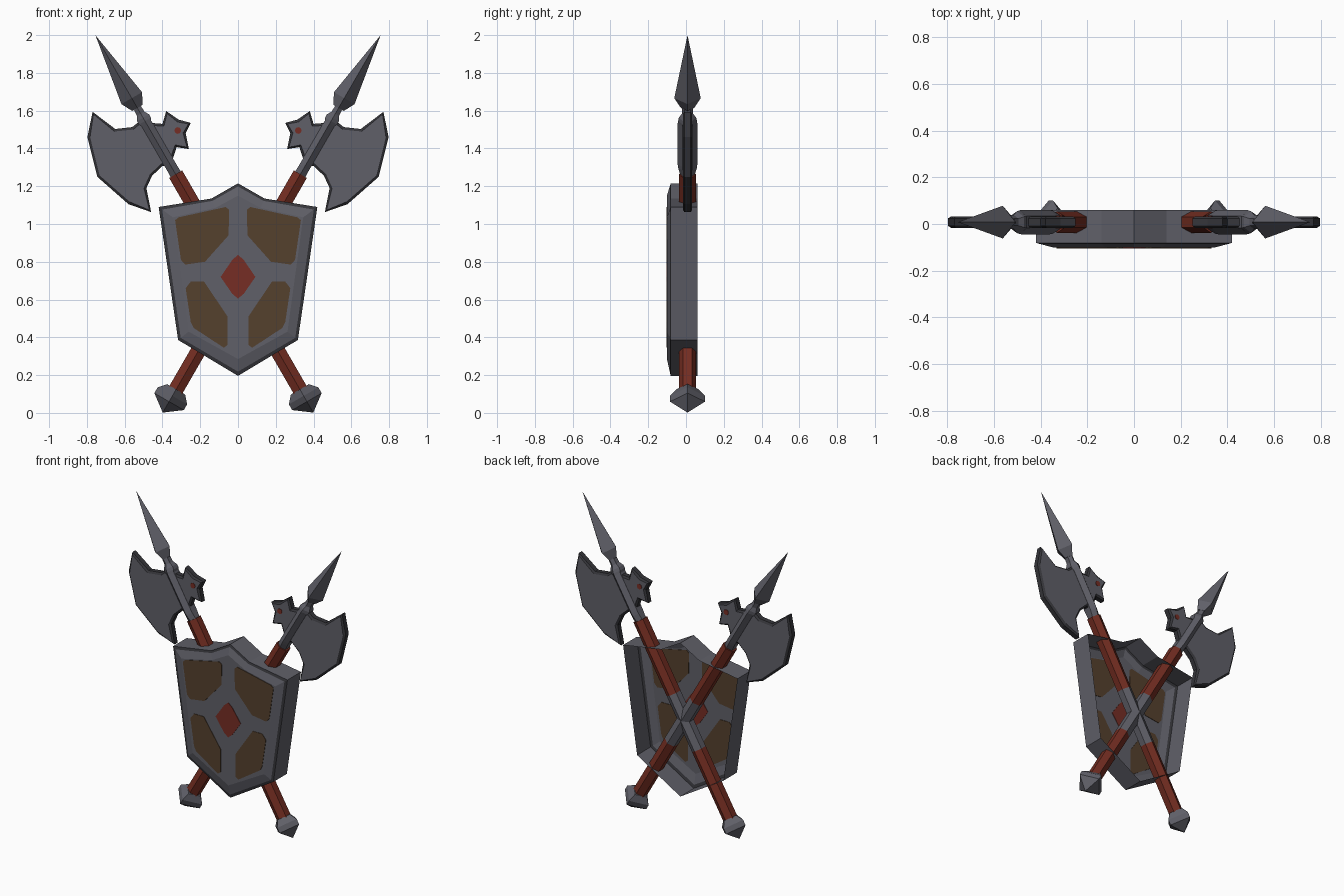
import bpy, bmesh, math
from mathutils import Vector

if "Cube" in bpy.data.objects:
    bpy.data.objects.remove(bpy.data.objects["Cube"])


def material(name, col):
    m = bpy.data.materials.new(name)
    m.diffuse_color = (*col, 1)
    m.use_nodes = True
    m.node_tree.nodes["Principled BSDF"].inputs["Base Color"].default_value = m.diffuse_color
    return m


STEEL = material("steel", (0.115, 0.115, 0.138))
DARK = material("dark_steel_edge", (0.036, 0.036, 0.042))
WOOD = material("red_wood", (0.17, 0.026, 0.015))
RED = material("red_paint", (0.18, 0.027, 0.018))
BROWN = material("brown_paint", (0.091, 0.052, 0.027))


def finish(bm, name, mats, mirror=False, recalc=True):
    if recalc:
        bmesh.ops.recalc_face_normals(bm, faces=bm.faces)
    me = bpy.data.meshes.new(name)
    bm.to_mesh(me)
    bm.free()
    ob = bpy.data.objects.new(name, me)
    bpy.context.collection.objects.link(ob)
    for m in mats:
        me.materials.append(m)
    if mirror:
        ob.modifiers.new("mirror", "MIRROR")
    return ob


def bridge(bm, a, b, mi=0):
    for i in range(len(a)):
        j = (i + 1) % len(a)
        bm.faces.new((a[i], a[j], b[j], b[i])).material_index = mi


def slab(bm, pts, y0, y1):
    """Prism of an x-z outline between two depths; returns the two caps."""
    a = [bm.verts.new((x, y0, z)) for x, z in pts]
    b = [bm.verts.new((x, y1, z)) for x, z in pts]
    bridge(bm, a, b)
    return [bm.faces.new(a), bm.faces.new(b)]


# ---- shield: open-backed shell with dark rim and bevelled front ----
outer = [(0, 1.215), (0.14, 1.135), (0.42, 1.09), (0.317, 0.386), (0, 0.196)]
inner = [(0, 1.15), (0.12, 1.085), (0.345, 1.035), (0.262, 0.43), (0, 0.285)]


def full(half):
    return half + [(-x, z) for x, z in reversed(half[1:-1])]


def mix(t):
    return [(a[0] + (b[0] - a[0]) * t, a[1] + (b[1] - a[1]) * t)
            for a, b in zip(full(outer), full(inner))]


bm = bmesh.new()
rings = [[bm.verts.new((x, y, z)) for x, z in mix(t)]
         for t, y in ((0, 0.06), (0, -0.081), (0.25, -0.086), (1, -0.101))]
for k in range(3):
    bridge(bm, rings[k], rings[k + 1], 1 if k == 1 else 0)
front = bm.faces.new(rings[3])
bmesh.ops.recalc_face_normals(bm, faces=bm.faces)
front.normal_update()
if front.normal.y > 0:
    bmesh.ops.reverse_faces(bm, faces=bm.faces)
finish(bm, "shield", [STEEL, DARK], recalc=False)

# painted panels, thin plates showing on both sides of the shell
panels = {
    "upper_panel": [(-.333, 1.02), (-.315, 1.035), (-.065, 1.09), (-.047, 1.075),
                    (-.05, .94), (-.175, .80), (-.28, .785), (-.302, .81)],
    "lower_panel": [(-.25, .695), (-.18, .695), (-.055, .51), (-.055, .36),
                    (-.075, .345), (-.235, .45), (-.25, .48), (-.277, .66)],
}
for name, pts in panels.items():
    bm = bmesh.new()
    slab(bm, pts, -0.104, -0.098)
    finish(bm, name, [BROWN], True)
bm = bmesh.new()
slab(bm, [(0, .837), (.03, .81), (.092, .72), (.03, .63),
          (0, .605), (-.03, .63), (-.092, .72), (-.03, .81)], -0.104, -0.098)
finish(bm, "centre_diamond", [RED])

# ---- halberds: parts along an axis tilted 30 degrees, mirrored in x ----
YC = 0.008
C, S = math.cos(math.pi / 6), math.sin(math.pi / 6)


def loc(s, u, y):
    return Vector((-S * s - C * u, YC + y, 0.692 + C * s - S * u))


def shaft(name, stations, n, mat):
    """Lofted n-sided solid; stations are (distance, side radius, depth radius)."""
    bm = bmesh.new()
    rs = []
    for s, ru, ry in stations:
        ang = [2 * math.pi * k / n for k in range(n)]
        rs.append([bm.verts.new(loc(s, ru * math.sin(a), ry * math.cos(a))) for a in ang])
    for a, b in zip(rs, rs[1:]):
        bridge(bm, a, b)
    bm.faces.new(rs[0])
    bm.faces.new(rs[-1])
    bmesh.ops.remove_doubles(bm, verts=bm.verts, dist=1e-5)
    finish(bm, name, [mat], True)


R = 0.046
shaft("lower_pole", [(-.67, R, R), (-.2, R, R)], 6, WOOD)
shaft("upper_pole", [(.17, R, R), (.66, R, R)], 6, WOOD)
shaft("middle_grip", [(-.2, R, R), (.17, R, R)], 6, STEEL)
shaft("pommel", [(-.655, .055, .06), (-.695, .09, .093), (-.73, .09, .093),
                 (-.797, 0, 0)], 4, STEEL)
shaft("head_sleeve", [(.65, .036, .036), (.70, .034, .05), (.72, .034, .052),
                      (.97, .034, .052), (.985, .042, .05), (1.005, .042, .046),
                      (1.03, .026, .03), (1.085, .024, .03)], 6, STEEL)
shaft("spear_point", [(1.065, .032, .035), (1.125, .063, .07), (1.51, 0, 0)], 4, STEEL)

# axe blade and back fluke, one outline with a dark bevelled edge
axe = [(-.77, 1.594), (-.65, 1.503), (-.56, 1.513), (-.50, 1.56), (-.46, 1.535),
       (-.40, 1.53), (-.38, 1.598), (-.315, 1.553), (-.25, 1.535), (-.277, 1.48),
       (-.26, 1.397), (-.325, 1.407), (-.345, 1.345), (-.345, 1.30), (-.40, 1.308),
       (-.455, 1.255), (-.485, 1.19), (-.46, 1.063), (-.58, 1.105), (-.745, 1.25),
       (-.797, 1.46)]
bm = bmesh.new()
caps = slab(bm, axe, YC - 0.016, YC + 0.016)
bmesh.ops.recalc_face_normals(bm, faces=bm.faces)
for f in bm.faces:
    f.material_index = 1
bmesh.ops.inset_individual(bm, faces=caps, thickness=0.014, depth=0.009)
for f in caps:
    f.material_index = 0
finish(bm, "axe_head", [STEEL, DARK], True)

# red studs on both sides of the fluke
bm = bmesh.new()
dot = [(-.319 + .018 * math.cos(k * math.pi / 4), 1.495 + .018 * math.sin(k * math.pi / 4))
       for k in range(8)]
for side in (-1, 1):
    slab(bm, dot, YC + side * 0.023, YC + side * 0.028)
finish(bm, "fluke_stud", [RED], True)
